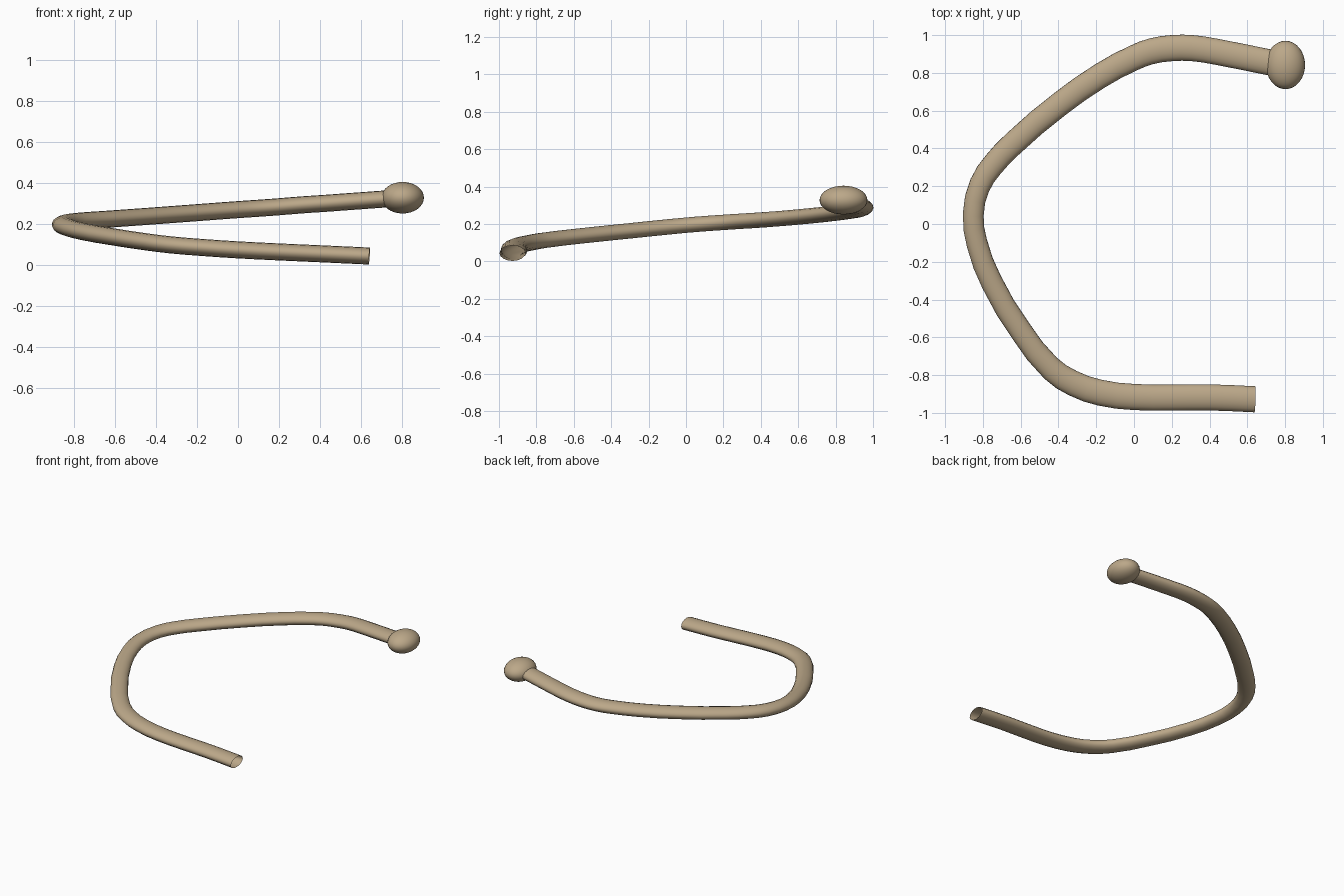
import bpy

if "Cube" in bpy.data.objects:
    bpy.data.objects.remove(bpy.data.objects["Cube"])

# Round parts are squashed as a whole: narrower in x, flatter in z
SQUASH = (0.81, 1.0, 0.6)


def unsquash(p):
    return [c / s for c, s in zip(p, SQUASH)]


# Rod centreline, from the open end round to the knob
PATH = [
    (0.64, -0.928, 0.044), (0.4, -0.918, 0.055), (0.2, -0.919, 0.064),
    (0.0, -0.916, 0.074), (-0.18, -0.893, 0.086), (-0.325, -0.842, 0.098),
    (-0.44, -0.765, 0.112), (-0.6, -0.565, 0.136), (-0.755, -0.305, 0.163),
    (-0.832, -0.1, 0.184), (-0.851, 0.05, 0.198), (-0.816, 0.206, 0.209),
    (-0.745, 0.315, 0.216), (-0.64, 0.425, 0.223), (-0.39, 0.637, 0.241),
    (-0.175, 0.787, 0.257), (0.0, 0.88, 0.27), (0.09, 0.914, 0.276),
    (0.2, 0.931, 0.284), (0.31, 0.931, 0.293), (0.43, 0.913, 0.301),
    (0.72, 0.855, 0.322), (0.8, 0.84, 0.327),
]

# Bent rod: open-ended swept tube
curve = bpy.data.curves.new("bent_rod", "CURVE")
curve.dimensions = "3D"
curve.resolution_u = 2
curve.bevel_depth = 0.069
curve.bevel_resolution = 6
curve.use_fill_caps = False
spline = curve.splines.new("BEZIER")
spline.bezier_points.add(len(PATH) - 1)
for bp, p in zip(spline.bezier_points, PATH):
    bp.co = unsquash(p)
    bp.handle_left_type = bp.handle_right_type = "AUTO"
spline.use_smooth = True
rod = bpy.data.objects.new("bent_rod", curve)
rod.scale = SQUASH
bpy.context.collection.objects.link(rod)

# Rounded knob on the raised end
bpy.ops.mesh.primitive_uv_sphere_add(segments=32, ring_count=16, radius=0.128,
                                     location=(0.802, 0.842, 0.328))
knob = bpy.context.object
knob.name = "end_knob"
knob.scale = SQUASH
bpy.ops.object.shade_smooth()

# Tan colour
tan = bpy.data.materials.new("tan")
tan.diffuse_color = (0.5, 0.39, 0.25, 1)
tan.use_nodes = True
tan.node_tree.nodes["Principled BSDF"].inputs["Base Color"].default_value = tan.diffuse_color
for ob in (rod, knob):
    ob.data.materials.append(tan)
